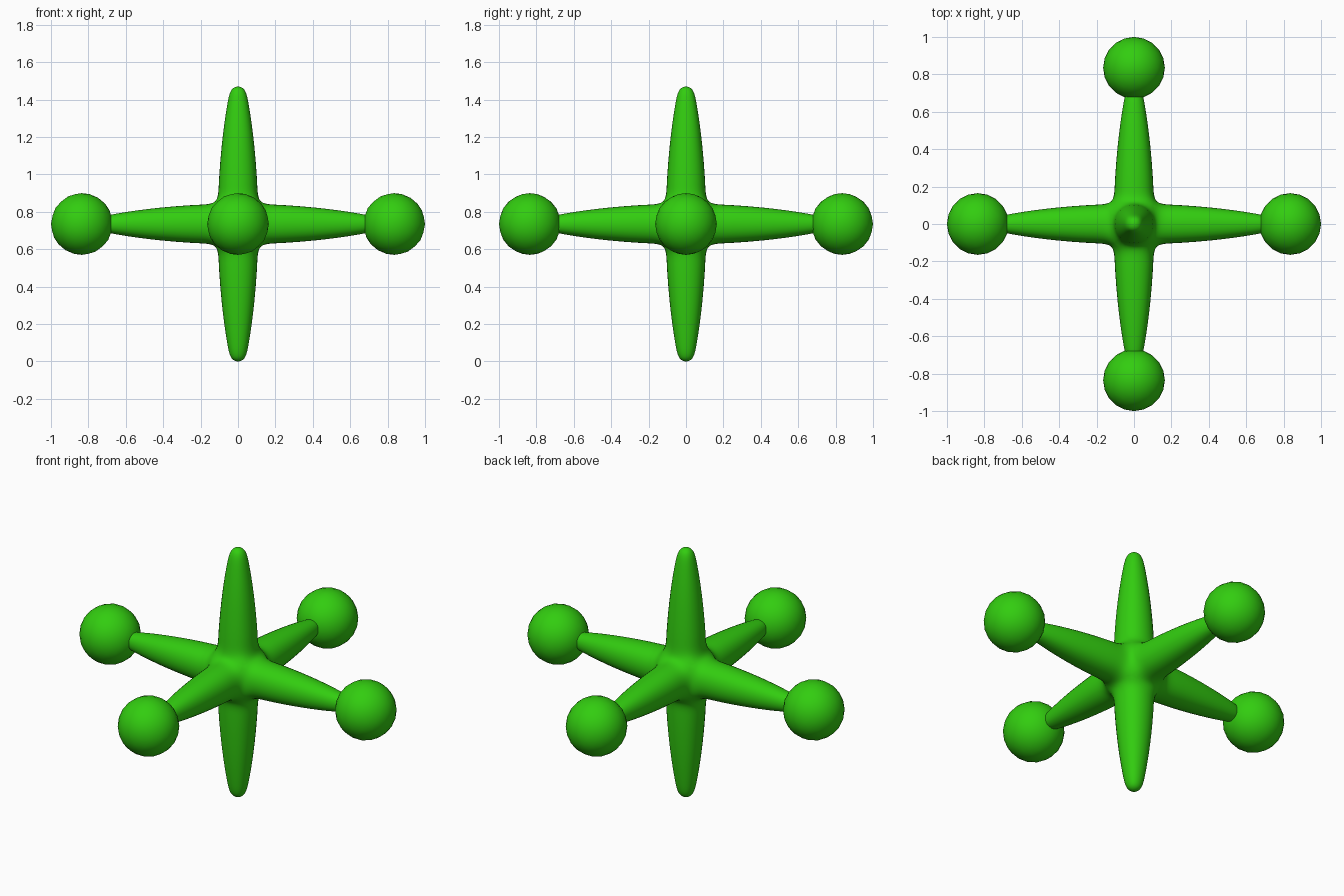
import bpy, bmesh
from mathutils import Vector

default = bpy.data.objects.get("Cube")
if default:
    bpy.data.objects.remove(default, do_unlink=True)

CENTRE = Vector((0, 0, 0.735))
CORE = 0.113          # half size of the central cube
# distance along an arm, half width of the control ring
ARM = [(0.20, 0.115), (0.45, 0.094), (0.65, 0.062), (0.742, 0.04)]
BALL_RADIUS, BALL_OFFSET = 0.165, 0.835

green = bpy.data.materials.new("bright_green")
green.use_nodes = True
colour = (0.032, 0.61, 0.005, 1)
green.diffuse_color = colour
green.node_tree.nodes["Principled BSDF"].inputs["Base Color"].default_value = colour


def add_object(name, bm, location):
    for face in bm.faces:
        face.smooth = True
    mesh = bpy.data.meshes.new(name)
    bm.to_mesh(mesh)
    bm.free()
    mesh.materials.append(green)
    obj = bpy.data.objects.new(name, mesh)
    obj.location = location
    bpy.context.collection.objects.link(obj)
    return obj


# Six-armed body: a cube with every face drawn out into a tapering arm
bm = bmesh.new()
bmesh.ops.create_cube(bm, size=2 * CORE)
bm.normal_update()
for face in list(bm.faces):
    axis = Vector([round(c) for c in face.normal])
    for distance, half_width in ARM:
        face = bmesh.ops.extrude_discrete_faces(bm, faces=[face])["faces"][0]
        for v in face.verts:
            side = v.co - axis * v.co.dot(axis)
            side = Vector([(c > 0.001) - (c < -0.001) for c in side])
            v.co = axis * distance + side * half_width
bmesh.ops.recalc_face_normals(bm, faces=bm.faces)
body = add_object("six_armed_body", bm, CENTRE)
subdivision = body.modifiers.new("rounding", "SUBSURF")
subdivision.levels = subdivision.render_levels = 3

# Balls on the four level arms
for name, direction in (("left", (1, 0, 0)), ("right", (-1, 0, 0)),
                        ("back", (0, 1, 0)), ("front", (0, -1, 0))):
    bm = bmesh.new()
    bmesh.ops.create_icosphere(bm, subdivisions=3, radius=BALL_RADIUS)
    add_object(name + "_ball", bm, CENTRE + Vector(direction) * BALL_OFFSET)
